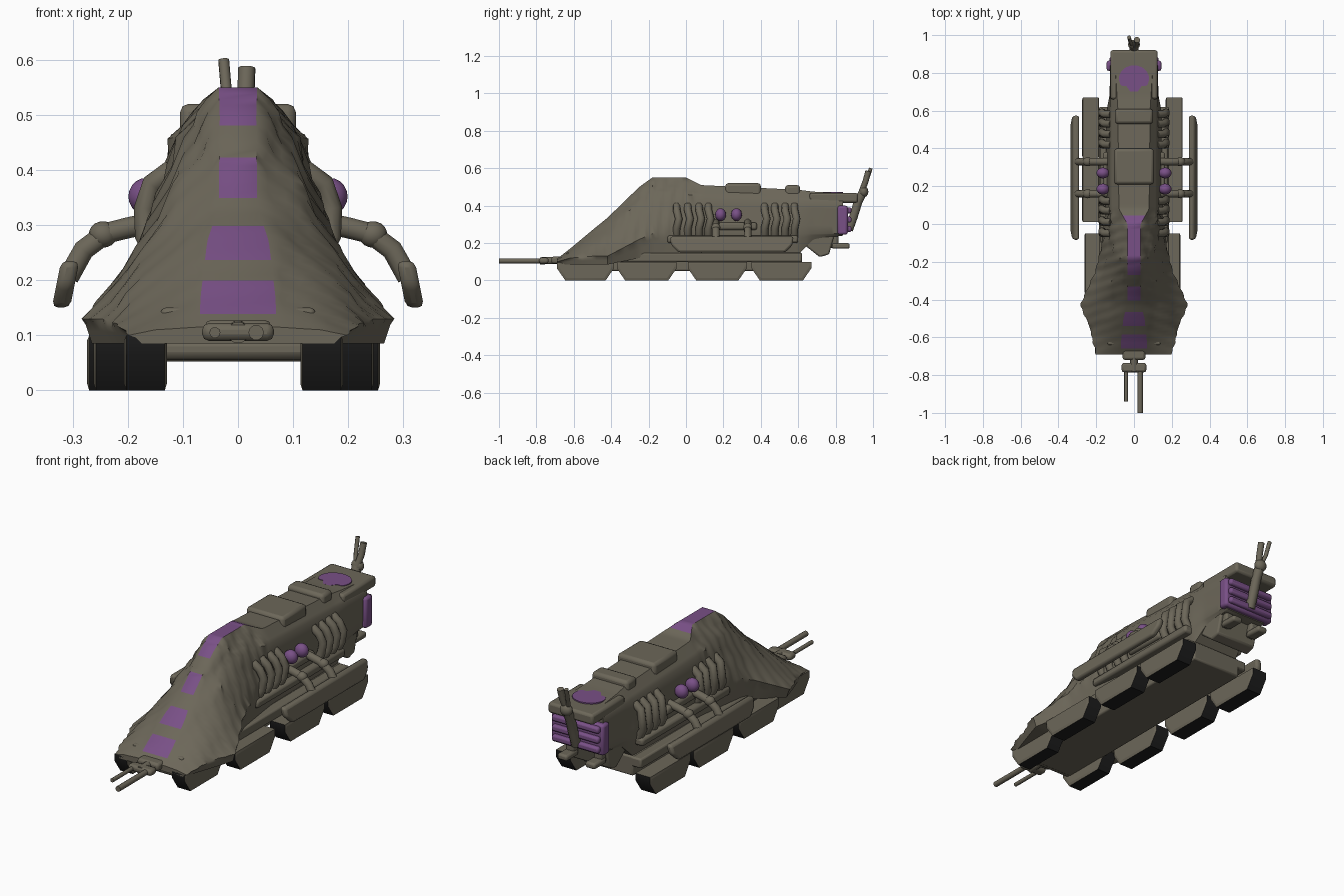
import bpy, bmesh, math
from mathutils import Vector

cube = bpy.data.objects.get("Cube")
if cube:
    bpy.data.objects.remove(cube)


def material(name, rgb):
    m = bpy.data.materials.new(name)
    m.use_nodes = True
    m.diffuse_color = (*rgb, 1)
    m.node_tree.nodes["Principled BSDF"].inputs["Base Color"].default_value = (*rgb, 1)
    return m


OLIVE = material("olive_grey", (0.15, 0.135, 0.1))
PURPLE = material("purple", (0.19, 0.08, 0.24))
BLACK = material("tread_black", (0.012, 0.012, 0.012))


def finish(name, bm, mats, bevel=0):
    bmesh.ops.recalc_face_normals(bm, faces=bm.faces)
    mesh = bpy.data.meshes.new(name)
    bm.to_mesh(mesh)
    bm.free()
    ob = bpy.data.objects.new(name, mesh)
    bpy.context.collection.objects.link(ob)
    for m in mats:
        mesh.materials.append(m)
    if bevel:
        mod = ob.modifiers.new("soft_edges", "BEVEL")
        mod.width, mod.segments = bevel, 2
    smooth(ob)
    return ob


def smooth(ob):
    bpy.ops.object.select_all(action="DESELECT")
    ob.select_set(True)
    bpy.context.view_layer.objects.active = ob
    bpy.ops.object.shade_smooth_by_angle(angle=math.radians(40))


def prism(name, profile, x0, x1, mat=OLIVE, bevel=0.008, lean=0):
    """Side profile of (y, z) points extruded from x0 to x1."""
    bm = bmesh.new()
    a, b = [[bm.verts.new((x + lean * (0.2 - z), y, z)) for y, z in profile] for x in (x0, x1)]
    bm.faces.new(a)
    bm.faces.new(b)
    n = len(a)
    for i in range(n):
        j = (i + 1) % n
        bm.faces.new((a[i], a[j], b[j], b[i]))
    return finish(name, bm, [mat], bevel)


def box(name, x, y, z, mat=OLIVE, bevel=0.008):
    return prism(name, [(y[0], z[0]), (y[1], z[0]), (y[1], z[1]), (y[0], z[1])], x[0], x[1], mat, bevel)


def ball(name, centre, size, mat=OLIVE):
    bm = bmesh.new()
    bmesh.ops.create_uvsphere(bm, u_segments=16, v_segments=10, radius=1)
    for v in bm.verts:
        v.co = Vector(c + s * k for c, s, k in zip(centre, size, v.co))
    return finish(name, bm, [mat])


def tube(name, points, radius):
    curve = bpy.data.curves.new(name, "CURVE")
    curve.dimensions = "3D"
    curve.bevel_depth, curve.bevel_resolution, curve.use_fill_caps = radius, 3, True
    line = curve.splines.new("POLY")
    line.points.add(len(points) - 1)
    for p, co in zip(line.points, points):
        p.co = (*co, 1)
    ob = bpy.data.objects.new(name, curve)
    bpy.context.collection.objects.link(ob)
    bpy.ops.object.select_all(action="DESELECT")
    ob.select_set(True)
    bpy.context.view_layer.objects.active = ob
    bpy.ops.object.convert(target="MESH")
    ob = bpy.context.object
    ob.data.materials.clear()
    ob.data.materials.append(OLIVE)
    smooth(ob)


# Hull stations: y, then (half width, z) of top edge, shoulder, skirt, bottom z
STATIONS = [
    (-.69, .07, .115, .15, .11, .19, .1, .085),
    (-.62, .068, .17, .14, .15, .215, .12, .085),
    (-.5, .056, .27, .14, .23, .255, .13, .085),
    (-.42, .035, .335, .14, .27, .28, .13, .085),
    (-.25, .033, .5, .1, .42, .2, .22, .12),
    (-.18, .035, .55, .1, .46, .185, .25, .14),
    (0, .035, .55, .115, .46, .16, .28, .14),
    (.08, .08, .51, .125, .45, .15, .27, .14),
    (.6, .085, .485, .125, .43, .145, .25, .14),
    (.68, .09, .475, .128, .43, .13, .25, .22),
    (.84, .1, .465, .128, .42, .125, .25, .24),
]


def station(y):
    for a, b in zip(STATIONS, STATIONS[1:]):
        if y <= b[0] + 1e-6:
            t = (y - a[0]) / (b[0] - a[0])
            return [p + (q - p) * t for p, q in zip(a, b)]


def half_section(y):
    _, wt, zt, ws, zs, wl, zl, zb = station(y)
    keys = [Vector(k) for k in ((wt, zt), (ws, zs), (wl, zl), (wl - .015, zb))]
    pts = [keys[0]]
    for a, b in zip(keys, keys[1:]):
        pts += [a.lerp(b, i / 4) for i in range(1, 5)]
    if y < 0.05:  # layered ripples over the sloping flanks
        for p in pts[1:9]:
            ripple = math.sin(75 * (p.y - 0.5 * y)) + 0.6 * math.sin(110 * y + 40 * p.x)
            p.x += 0.006 * ripple
    return pts


# Lofted hull with purple panels along its spine
bm = bmesh.new()
rings = []
COUNT = 102
for i in range(COUNT + 1):
    y = -.69 + 1.53 * i / COUNT
    half = half_section(y)
    ring = [(x, y, z) for x, z in half] + [(-x, y, z) for x, z in reversed(half)]
    rings.append([bm.verts.new(c) for c in ring])
PANELS = [(-.655, -.58), (-.545, -.465), (-.41, -.335), (-.265, .05)]
for a, b in zip(rings, rings[1:]):
    n = len(a)
    mid = (a[0].co.y + b[0].co.y) / 2
    for j in range(n):
        k = (j + 1) % n
        f = bm.faces.new((a[j], a[k], b[k], b[j]))
        if j == n - 1 and any(lo < mid < hi for lo, hi in PANELS):
            f.material_index = 1
bm.faces.new(rings[0])
bm.faces.new(rings[-1])
finish("hull", bm, [OLIVE, PURPLE])

# Roof blocks, rear roof and its purple hatch
box("roof_block_front", (-.105, .105), (.21, .4), (.4, .52), bevel=.015)
box("roof_block_rear", (-.1, .1), (.53, .61), (.4, .51), bevel=.015)
box("rear_roof", (-.125, .125), (.66, .92), (.415, .468), bevel=.012)
bm = bmesh.new()
outline = [(.08 * math.cos(t), .77 + .07 * math.sin(t)) for t in (math.tau * i / 24 for i in range(24))]
outline = [(x, max(y, .73) if abs(x) > .04 else y) for x, y in outline]
hatch = bm.faces.new([bm.verts.new((x, y, .474)) for x, y in outline])
low = bmesh.ops.extrude_face_region(bm, geom=[hatch])["geom"]
bmesh.ops.translate(bm, vec=(0, 0, -.008), verts=[v for v in low if isinstance(v, bmesh.types.BMVert)])
finish("roof_hatch", bm, [PURPLE])

# Rear engine grille with ridges
box("rear_grille", (-.145, .145), (.81, .865), (.245, .4), PURPLE, .012)
for z in (.275, .325, .375):
    box("grille_ridge", (-.13, .13), (.85, .885), (z - .016, z + .016), PURPLE, .01)

# Tail spike with two prongs
tube("tail_base", [(0, .87, .27), (0, .895, .34), (0, .92, .42), (0, .95, .48)], .024)
tube("tail_prong_a", [(0, .93, .45), (-.02, .965, .53), (-.026, .988, .6)], .01)
tube("tail_prong_b", [(0, .93, .45), (.014, .96, .53), (.016, .975, .585)], .016)
ball("tail_knot", (0, .95, .475), (.032, .025, .03))

# Underbody
box("belly", (-.14, .14), (-.64, .62), (.052, .15))
box("axle_beam", (-.185, .185), (-.4, .62), (.1, .148))
box("front_bar", (-.15, .15), (-.665, -.6), (.055, .095), bevel=.015)
prism("rear_bracket", [(.6, .27), (.62, .2), (.715, .125), (.765, .14), (.8, .27)], -.115, .115)

# Forward twin guns
tube("gun_stem", [(0, -.62, .11), (0, -.78, .105)], .02)
box("gun_mount", (-.065, .065), (-.785, -.735), (.09, .122), bevel=.012)
box("gun_cradle", (-.06, .06), (-.72, -.64), (.09, .128), bevel=.012)
tube("long_gun", [(.033, -.75, .105), (.033, -1, .105)], .014)
tube("short_gun", [(-.042, -.75, .105), (-.042, -.94, .105)], .01)


def tread(x0, x1, y0, y1):
    ends = [(0, .1), (0, .065), (.045, 0)]
    profile = [(y0 + d, z) for d, z in ends] + [(y1 - d, z) for d, z in reversed(ends)]
    ob = prism("tread", profile, x0, x1, BLACK, 0)
    ob.data.materials.append(OLIVE)
    bm = bmesh.new()
    bm.from_mesh(ob.data)
    sides = [f for f in bm.faces if abs(f.normal.x) > .9]
    for f in bm.faces:
        f.material_index = int(abs(f.normal.x) > .9 or f.normal.z > .9)
    bmesh.ops.inset_individual(bm, faces=sides, thickness=.014, depth=.004)
    bm.to_mesh(ob.data)
    bm.free()


# Four pairs of tread pods: y start, y end, inner and outer half widths
for y0, y1, inner, outer in [(-.69, -.385, .125, .195), (-.37, -.05, .175, .25),
                             (.01, .325, .18, .262), (.35, .67, .18, .262)]:
    for s in (-1, 1):
        shift = -.008  # the running gear sits slightly off centre
        tread(s * inner + shift, s * outer + shift, y0, y1)

# Flank equipment, repeated on both sides
for s in (-1, 1):
    prism("side_rail", [(-.085, .235), (-.08, .19), (-.04, .15), (.53, .15), (.57, .19), (.575, .235)],
          s * .295, s * .328, bevel=.012, lean=s * .2)
    for y in (.16, .33):
        tube("rail_arm", [(s * .13, y, .31), (s * .2, y, .295), (s * .24, y, .285),
                          (s * .28, y, .255), (s * .308, y, .205)], .02)
        ball("arm_elbow", (s * .245, y, .283), (.026, .024, .024))
    for y in (.185, .27):
        ball("side_lamp", (s * .165, y, .352), (.034, .029, .034), PURPLE)
    for y in (-.05, .01, .07, .12, .42, .475, .53, .58):
        tube("flank_rib", [(s * .12, y, .4), (s * .155, y, .375), (s * .17, y + .012, .33),
                           (s * .168, y, .28), (s * .145, y, .235)], .02)
    box("flank_ledge", (s * .1, s * .18), (-.1, .6), (.2, .24), bevel=.012)
    box("flank_duct", (s * .1, s * .165), (.15, .38), (.27, .31), bevel=.012)
    box("rear_foot", (s * .05, s * .105), (.78, .875), (.17, .2), bevel=.01)
    box("rear_foot_leg", (s * .055, s * .1), (.75, .815), (.175, .27), bevel=.01)
